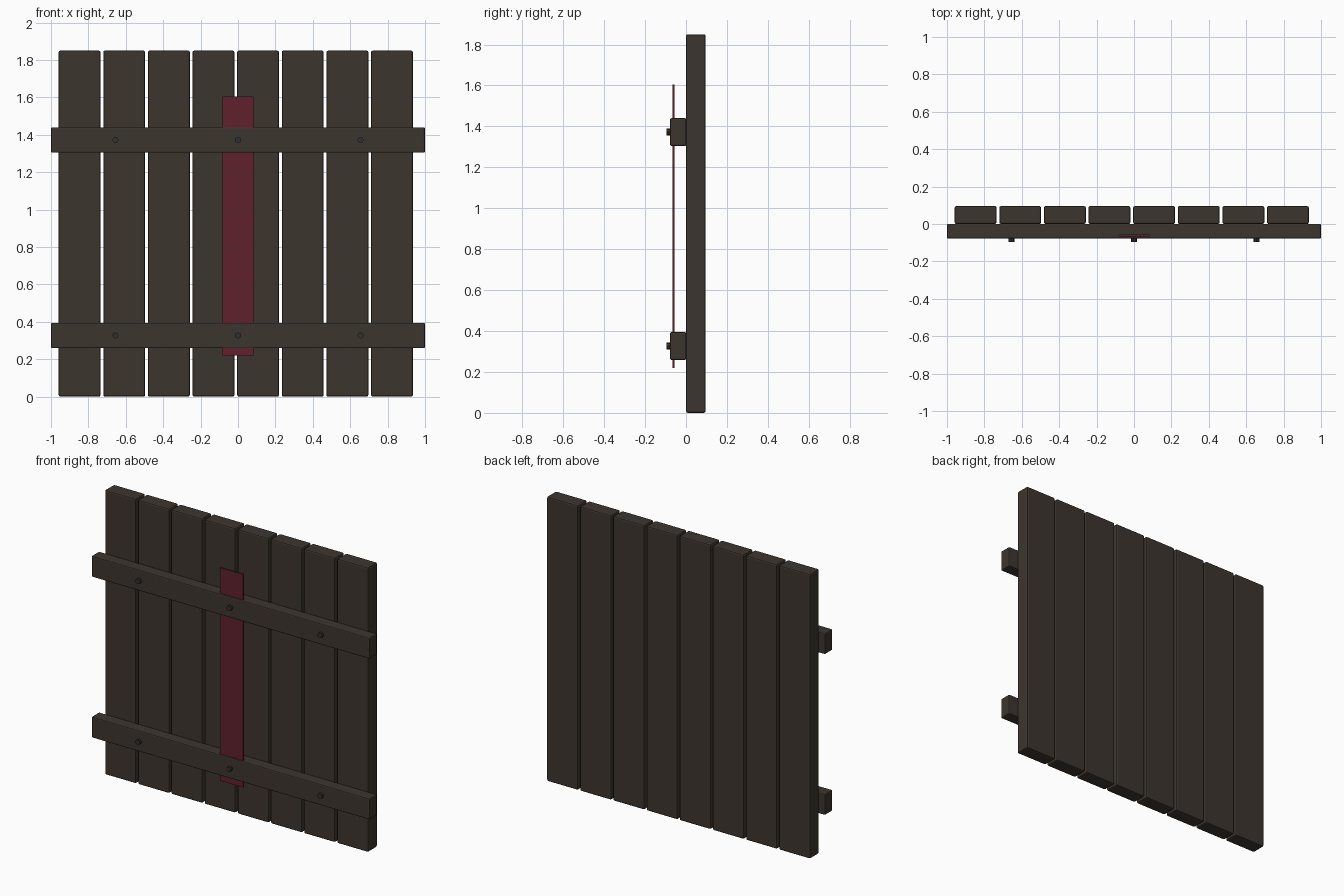
import bpy, bmesh, math
from mathutils import Matrix

if "Cube" in bpy.data.objects:
    bpy.data.objects.remove(bpy.data.objects["Cube"])


def material(name, rgb):
    m = bpy.data.materials.new(name)
    m.diffuse_color = (*rgb, 1)
    m.use_nodes = True
    m.node_tree.nodes["Principled BSDF"].inputs["Base Color"].default_value = m.diffuse_color
    return m


wood = material("dark wood", (0.046, 0.036, 0.028))
red = material("dark red cloth", (0.115, 0.015, 0.027))
iron = material("dark iron", (0.03, 0.03, 0.03))


def finish(name, bm, mat):
    me = bpy.data.meshes.new(name)
    bm.to_mesh(me)
    bm.free()
    me.materials.append(mat)
    ob = bpy.data.objects.new(name, me)
    bpy.context.collection.objects.link(ob)
    return ob


def box(name, x, y, z, mat, bevel=0.0):
    """Box from (min, max) ranges, with optional chamfered edges."""
    bm = bmesh.new()
    size = [b - a for a, b in (x, y, z)]
    mid = [(a + b) / 2 for a, b in (x, y, z)]
    bmesh.ops.create_cube(bm, size=1, matrix=Matrix.Translation(mid) @ Matrix.Diagonal((*size, 1)))
    if bevel:
        bmesh.ops.bevel(bm, geom=bm.edges[:], offset=bevel, segments=2,
                        profile=0.5, affect='EDGES')
    return finish(name, bm, mat)


# vertical planks
for i in range(8):
    x0 = -0.959 + i * 0.2386
    box(f"plank_{i + 1}", (x0, x0 + 0.224), (0, 0.096), (0.0, 1.85), wood, 0.009)

# cross rails with three bolts each
for label, zc in (("lower", 0.327), ("upper", 1.372)):
    box(f"{label}_rail", (-1, 1), (-0.078, 0.001), (zc - 0.068, zc + 0.068), wood, 0.007)
    for j, x in enumerate((-0.655, 0, 0.655)):
        bm = bmesh.new()
        bmesh.ops.create_cone(bm, cap_ends=True, segments=8, radius1=0.017, radius2=0.017, depth=0.036,
                              matrix=Matrix.Translation((x, -0.078, zc)) @ Matrix.Rotation(math.pi / 2, 4, 'X'))
        finish(f"{label}_bolt_{j + 1}", bm, iron)

# hanging red strip, running through the rails
box("red_strip", (-0.084, 0.084), (-0.067, -0.057), (0.22, 1.605), red)
